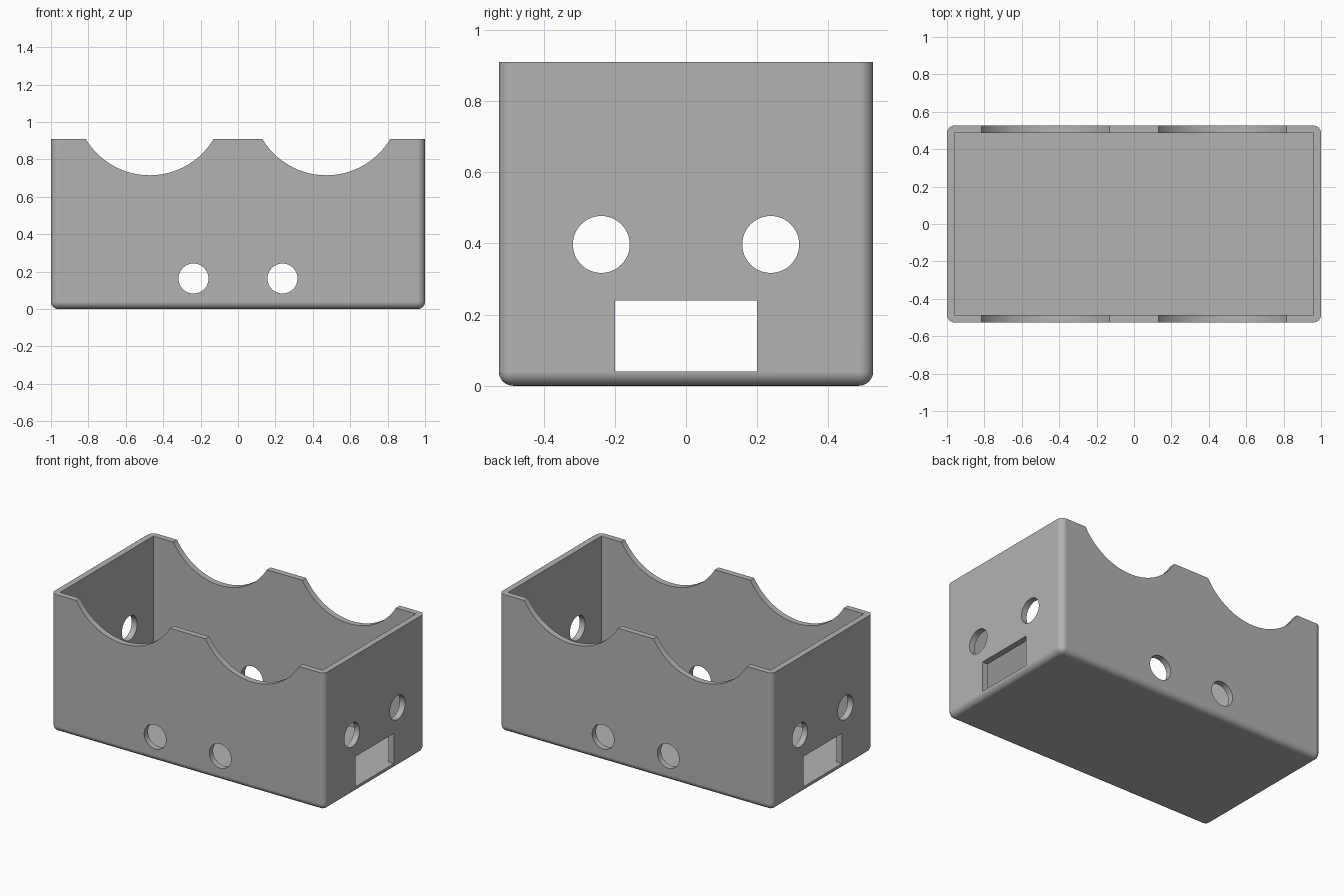
import bpy
import bmesh
import math
from mathutils import Matrix, Vector

default_cube = bpy.data.objects.get("Cube")
if default_cube:
    bpy.data.objects.remove(default_cube, do_unlink=True)

HALF_X, HALF_Y, HEIGHT = 1.0, 0.526, 0.91
WALL = 0.04
HOLE_RADIUS, HOLE_OFFSET = 0.08, 0.238

grey = bpy.data.materials.new("Grey Plastic")
grey.use_nodes = True
colour = (0.45, 0.45, 0.45, 1)
grey.diffuse_color = colour
grey.node_tree.nodes["Principled BSDF"].inputs["Base Color"].default_value = colour


def make_object(name, bm):
    mesh = bpy.data.meshes.new(name)
    bm.to_mesh(mesh)
    bm.free()
    mesh.materials.append(grey)
    obj = bpy.data.objects.new(name, mesh)
    bpy.context.collection.objects.link(obj)
    return obj


def box_mesh(half_x, half_y, bottom, top):
    bm = bmesh.new()
    place = Matrix.Translation((0, 0, (bottom + top) / 2))
    size = Matrix.Diagonal((2 * half_x, 2 * half_y, top - bottom, 1))
    bmesh.ops.create_cube(bm, size=1, matrix=place @ size)
    return bm


def cylinder(name, centre, radius, axis, segments):
    bm = bmesh.new()
    turn = Vector((0, 0, 1)).rotation_difference(Vector(axis)).to_matrix().to_4x4()
    bmesh.ops.create_cone(bm, cap_ends=True, segments=segments, radius1=radius,
                          radius2=radius, depth=3,
                          matrix=Matrix.Translation(centre) @ turn)
    return make_object(name, bm)


# Outer block, rounded everywhere except around the open rim
bm = box_mesh(HALF_X, HALF_Y, 0, HEIGHT)
rounded = [e for e in bm.edges if min(v.co.z for v in e.verts) < 0.01]
bmesh.ops.bevel(bm, geom=rounded, offset=WALL, segments=8, profile=0.5,
                affect='EDGES', clamp_overlap=True)
case = make_object("open_case", bm)

# Cavity and the cable slots through both ends
cutters = [
    make_object("cavity_cutter", box_mesh(HALF_X - WALL, HALF_Y - WALL, WALL, 1.5)),
    make_object("slot_cutter", box_mesh(1.5, 0.2, WALL, 0.24)),
]

# Round holes through all walls and the scallops in the long rims
for side in (-1, 1):
    cutters += [
        cylinder("long_wall_hole_cutter", (side * HOLE_OFFSET, 0, 0.163),
                 HOLE_RADIUS, (0, 1, 0), 48),
        cylinder("end_wall_hole_cutter", (0, side * HOLE_OFFSET, 0.397),
                 HOLE_RADIUS, (1, 0, 0), 48),
        cylinder("scallop_cutter", (side * 0.472, 0, 1.113), 0.398, (0, 1, 0), 96),
    ]

bpy.ops.object.select_all(action='DESELECT')
case.select_set(True)
bpy.context.view_layer.objects.active = case
for cutter in cutters:
    cutter.hide_render = True
    cut = case.modifiers.new(cutter.name, 'BOOLEAN')
    cut.operation = 'DIFFERENCE'
    cut.solver = 'EXACT'
    cut.object = cutter
    bpy.ops.object.modifier_apply(modifier=cut.name)
for cutter in cutters:
    bpy.data.objects.remove(cutter, do_unlink=True)

# Smooth rounded edges while keeping flat walls flat
bpy.ops.object.shade_smooth_by_angle(angle=math.radians(30))
normals = case.modifiers.new("Flat Walls", 'WEIGHTED_NORMAL')
normals.keep_sharp = True
